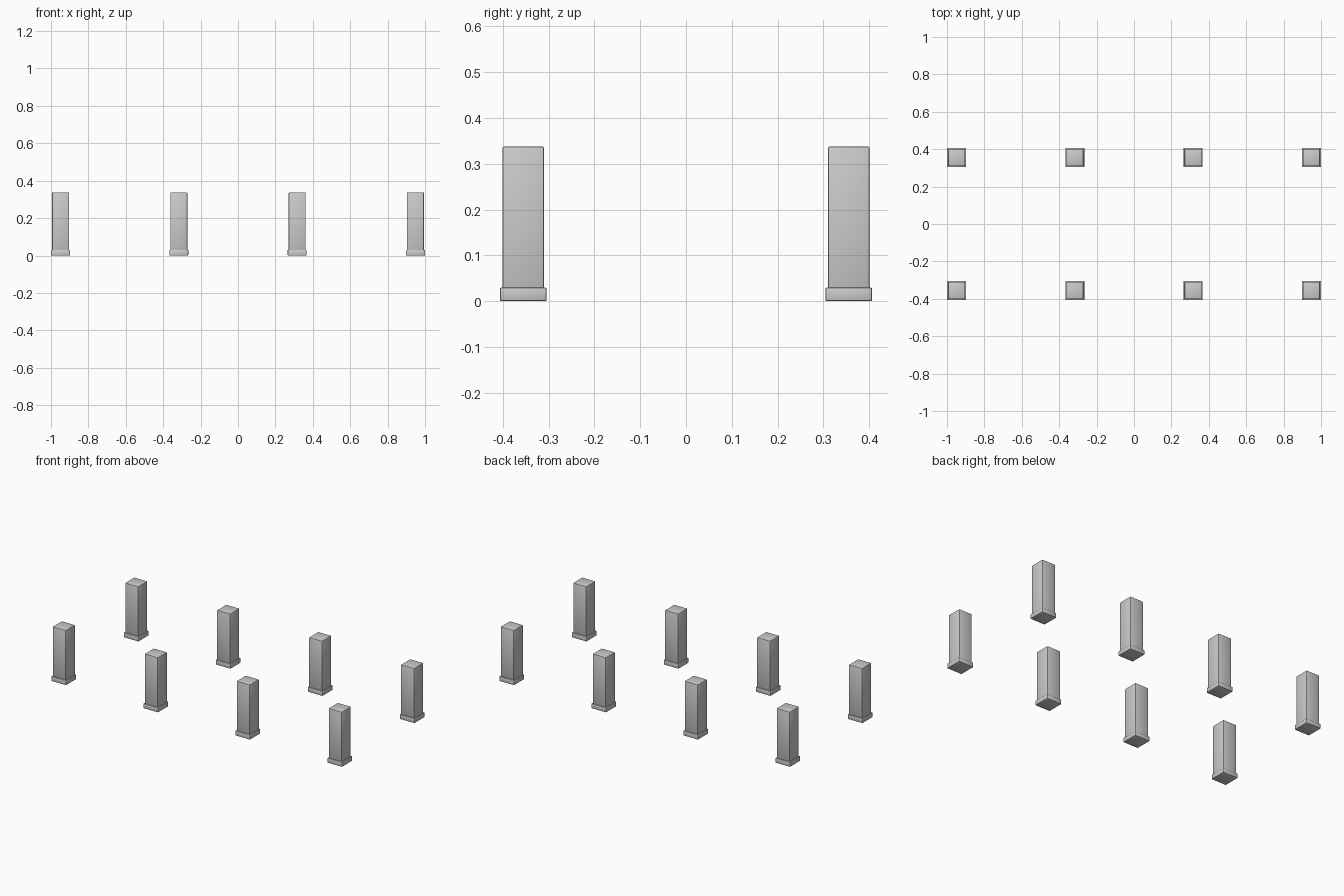
import bpy

if "Cube" in bpy.data.objects:
    bpy.data.objects.remove(bpy.data.objects["Cube"])


def rounded_box(name, x, y, z0, z1, width, bevel):
    """Square block with small softened edges."""
    bpy.ops.mesh.primitive_cube_add(size=1, location=(x, y, (z0 + z1) / 2))
    ob = bpy.context.object
    ob.name = name
    ob.scale = (width, width, z1 - z0)
    bpy.ops.object.transform_apply(location=False, rotation=False, scale=True)
    mod = ob.modifiers.new("soft_edges", 'BEVEL')
    mod.width = bevel
    mod.segments = 2
    bpy.ops.object.modifier_apply(modifier=mod.name)
    bpy.ops.object.shade_smooth_by_angle(angle=0.6)
    return ob


# Two rows of four posts, each standing on a wider foot
X_STEP = 0.6325
Y_ROW = 0.3555
for row, y in (("front", -Y_ROW), ("back", Y_ROW)):
    for i in range(4):
        x = (i - 1.5) * X_STEP
        rounded_box(f"{row}_foot_{i + 1}", x, y, 0.0, 0.03, 0.1025, 0.004)
        rounded_box(f"{row}_post_{i + 1}", x, y, 0.02, 0.338, 0.091, 0.004)
